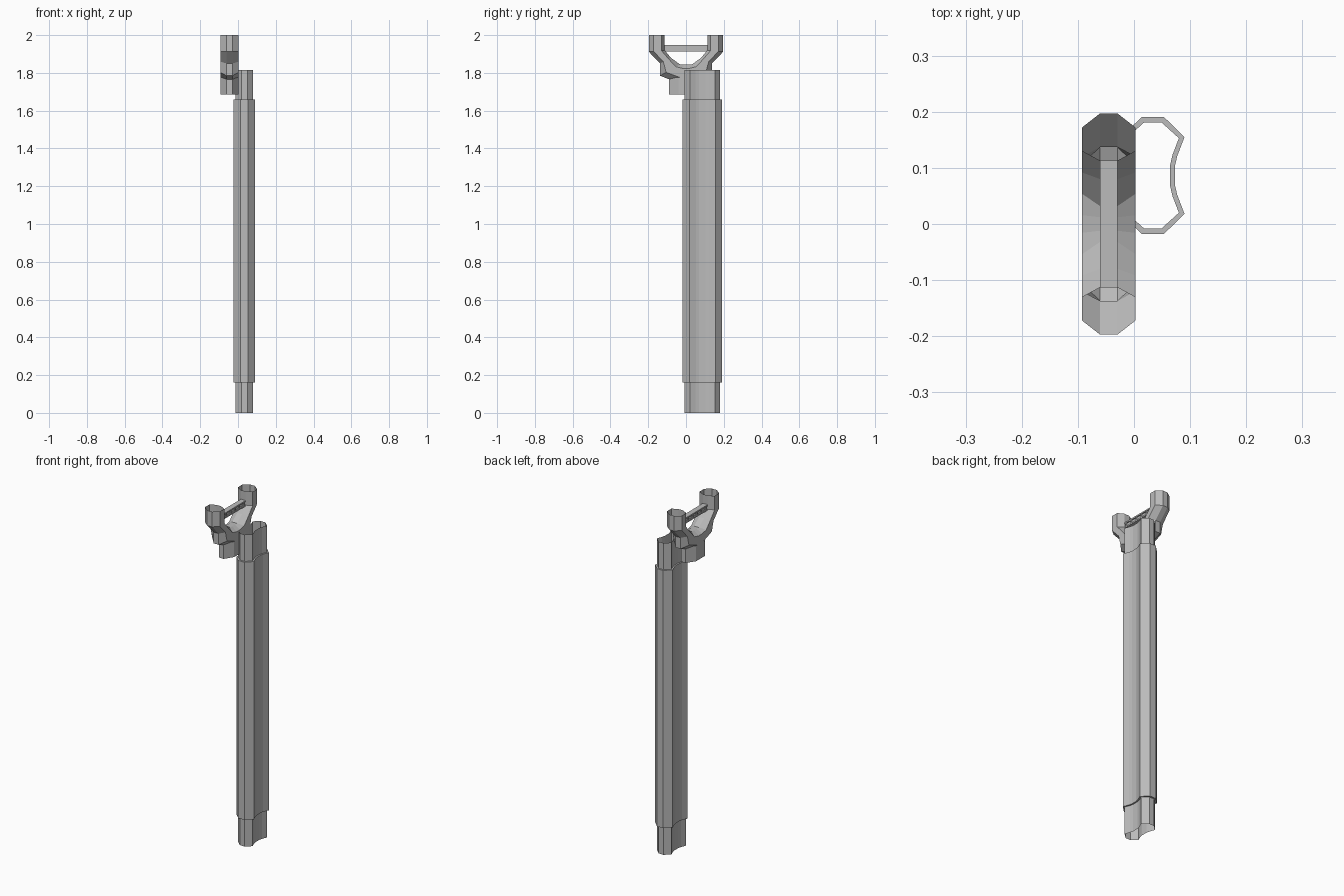
import bpy, math

if "Cube" in bpy.data.objects:
    bpy.data.objects.remove(bpy.data.objects["Cube"])

mat = bpy.data.materials.new("plain_grey")
mat.diffuse_color = (0.5, 0.5, 0.5, 1)
mat.use_nodes = True
mat.node_tree.nodes["Principled BSDF"].inputs["Base Color"].default_value = mat.diffuse_color


def make(name, verts, faces):
    me = bpy.data.meshes.new(name)
    me.from_pydata(verts, [], faces)
    me.materials.append(mat)
    me.update()
    ob = bpy.data.objects.new(name, me)
    bpy.context.collection.objects.link(ob)
    return ob


def loft(name, rings):
    """Skin open-ended walls through equally sized rings."""
    n = len(rings[0])
    verts = [v for r in rings for v in r]
    faces = [(k * n + i, k * n + (i + 1) % n, (k + 1) * n + (i + 1) % n, (k + 1) * n + i)
             for k in range(len(rings) - 1) for i in range(n)]
    return make(name, verts, faces)


def mirrored(quarter):
    """Mirror a quarter outline (x>0, y>0, running downward) into a counter-clockwise loop."""
    right = [(x, -y) for x, y in quarter] + [(x, y) for x, y in reversed(quarter)]
    top_right = right[len(quarter):]
    bottom_right = list(reversed([(x, -y) for x, y in top_right]))
    return (bottom_right + top_right
            + [(-x, y) for x, y in reversed(top_right)]
            + [(-x, y) for x, y in reversed(bottom_right)])


def at(outline, z, cx=0.0335, cy=0.0865):
    return [(cx + x, cy + y, z) for x, y in outline]


# Waisted double-barrel post: thin open inner tube and a thicker sleeve
outer = mirrored([(0.0195, 0.1045), (0.0565, 0.0685), (0.0435, 0.0345), (0.0395, 0.017)])
inner = mirrored([(0.0155, 0.0945), (0.0465, 0.0665), (0.035, 0.0365), (0.0305, 0.017)])
loft("post_inner_tube", [at(inner, 0), at(inner, 1.815)])
loft("post_sleeve", [at(inner, 0.16), at(outer, 0.16), at(outer, 1.66), at(inner, 1.66)])

# Forked yoke: bent octagonal pipe between an outer and an inner line
CX = -0.045


def yoke_ring(o, i, s):
    pts = [(0.0155, 0), (0.048, 0.3), (0.048, 0.79), (0.0155, 1)]
    pts += [(-x, t) for x, t in reversed(pts)]
    return [(CX + x, s * (o[0] + t * (i[0] - o[0])), o[1] + t * (i[1] - o[1])) for x, t in pts]


half = [((0.197, 2.0), (0.113, 2.0)), ((0.197, 1.912), (0.113, 1.92)),
        ((0.137, 1.85), (0.08, 1.88)), ((0.137, 1.785), (0.032, 1.845)),
        ((0.03, 1.742), (0.012, 1.845))]
rings = [yoke_ring(o, i, -1) for o, i in half] + [yoke_ring(o, i, 1) for o, i in reversed(half)]
loft("yoke", rings)

# Short octagonal socket under the yoke
socket = mirrored([(0.0155, 0.09), (0.048, 0.04)])
loft("yoke_socket", [at(socket, 1.685, CX, 0), at(socket, 1.775, CX, 0)])


def box(name, c, s):
    v = [(c[0] + a * s[0] / 2, c[1] + b * s[1] / 2, c[2] + d * s[2] / 2)
         for d in (-1, 1) for a, b in ((-1, -1), (1, -1), (1, 1), (-1, 1))]
    f = [(3, 2, 1, 0), (4, 5, 6, 7)] + [(i, (i + 1) % 4, (i + 1) % 4 + 4, i + 4) for i in range(4)]
    return make(name, v, f)


# Ribbed crossbar between the arms: two flanges, a thin web and ribs
box("crossbar_top", (CX, 0, 1.943), (0.031, 0.226, 0.008))
box("crossbar_bottom", (CX, 0, 1.918), (0.031, 0.226, 0.008))
box("crossbar_web", (CX, 0, 1.93), (0.018, 0.226, 0.02))
for k in range(6):
    box("crossbar_rib", (CX, -0.1 + 0.04 * k, 1.93), (0.03, 0.006, 0.02))
